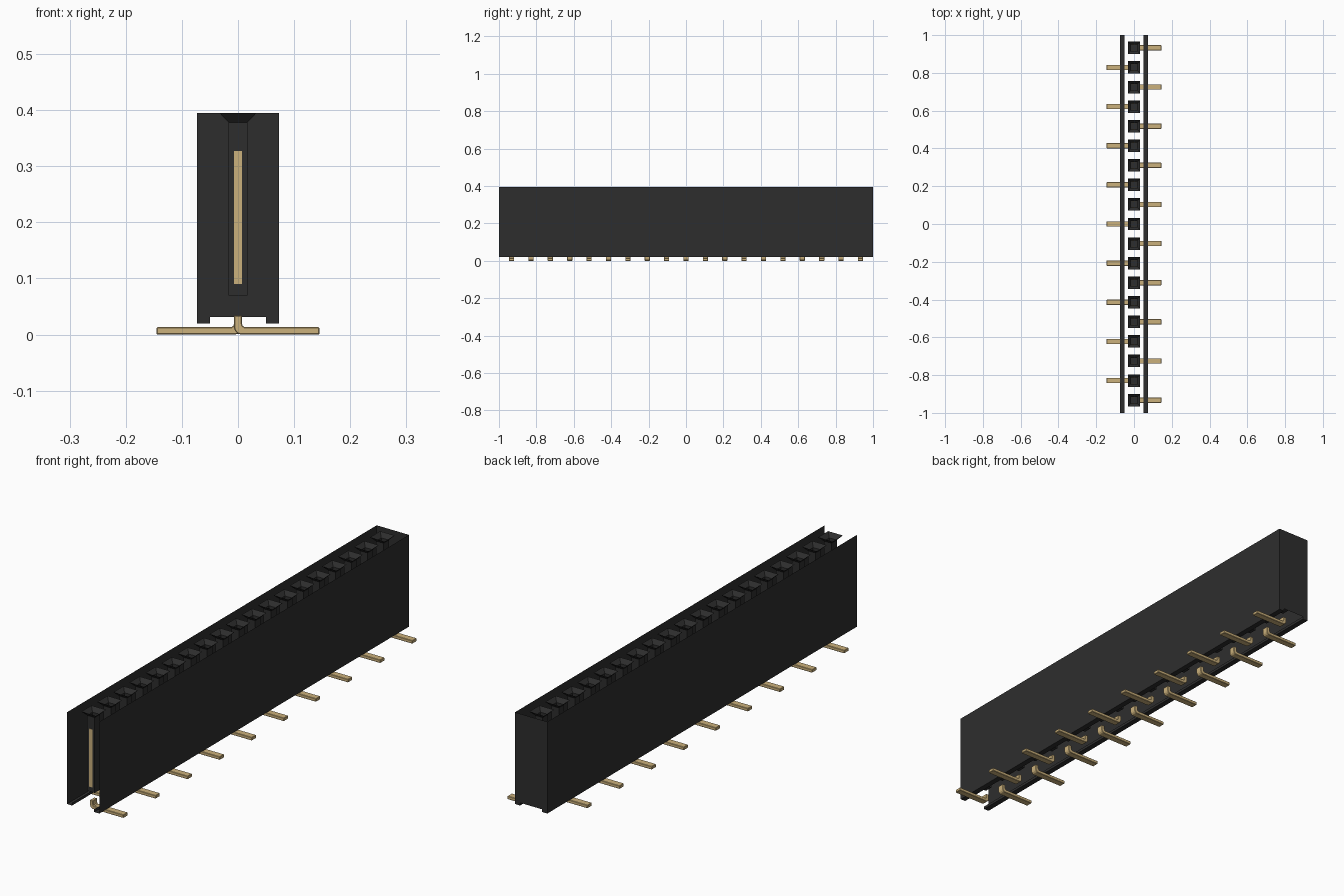
import bpy, bmesh

cube = bpy.data.objects.get("Cube")
if cube:
    bpy.data.objects.remove(cube, do_unlink=True)

COUNT, PITCH = 19, 0.1036
TOP = 0.395


def material(name, rgb):
    m = bpy.data.materials.new(name)
    m.use_nodes = True
    m.diffuse_color = (*rgb, 1)
    m.node_tree.nodes["Principled BSDF"].inputs["Base Color"].default_value = (*rgb, 1)
    return m


BLACK = material("black plastic", (0.027, 0.027, 0.027))
GOLD = material("gold metal", (0.60, 0.44, 0.20))


def finish(name, bm, mat):
    mesh = bpy.data.meshes.new(name)
    bm.to_mesh(mesh)
    bm.free()
    mesh.materials.append(mat)
    ob = bpy.data.objects.new(name, mesh)
    bpy.context.collection.objects.link(ob)
    return ob


def face(bm, pts):
    return bm.faces.new([bm.verts.new(p) for p in pts])


def ring(half, y, z):
    return [(-half, y - half, z), (half, y - half, z), (half, y + half, z), (-half, y + half, z)]


# Housing shell: side walls with bottom rims, and a notched back end; top and front are open
half = [(0.073, TOP), (0.073, 0.02), (0.05, 0.02), (0.05, 0.031)]
bm = bmesh.new()
for s in (1, -1):
    for (x0, z0), (x1, z1) in zip(half, half[1:]):
        quad = [(s * x0, -1, z0), (s * x1, -1, z1), (s * x1, 1, z1), (s * x0, 1, z0)]
        face(bm, quad if s < 0 else quad[::-1])
outline = half + [(-x, z) for x, z in reversed(half)]
face(bm, [(x, 1, z) for x, z in outline])
bmesh.ops.remove_doubles(bm, verts=bm.verts, dist=1e-5)
finish("housing", bm, BLACK)

# Sockets: flared mouth over a square tube with a floor
sockets = bmesh.new()
contacts = bmesh.new()
for i in range(COUNT):
    y = (i - (COUNT - 1) / 2) * PITCH
    levels = [ring(0.033, y, TOP), ring(0.017, y, 0.378), ring(0.017, y, 0.07)]
    for upper, lower in zip(levels, levels[1:]):
        for k in range(4):
            n = (k + 1) % 4
            face(sockets, [lower[k], lower[n], upper[n], upper[k]])
    face(sockets, levels[-1])
    # Two spring leaves set into the tube's end walls
    for s in (-1, 1):
        leaf = bmesh.ops.create_cube(contacts, size=1)["verts"]
        bmesh.ops.scale(contacts, vec=(0.014, 0.004, 0.237), verts=leaf)
        bmesh.ops.translate(contacts, vec=(0, y + s * 0.0165, 0.2085), verts=leaf)
bmesh.ops.remove_doubles(sockets, verts=sockets.verts, dist=1e-5)
finish("sockets", sockets, BLACK)
finish("contact_leaves", contacts, GOLD)

# Bent surface-mount legs, alternating sides
leg = [(-0.007, 0.034), (-0.007, 0.012), (-0.005, 0.006), (0, 0.0015), (0.006, 0),
       (0.145, 0), (0.145, 0.013), (0.012, 0.013), (0.008, 0.016), (0.007, 0.02), (0.007, 0.034)]
bm = bmesh.new()
for i in range(COUNT):
    y = (i - (COUNT - 1) / 2) * PITCH
    s = 1 if i % 2 == 0 else -1
    f = face(bm, [(s * x, y - 0.014, z) for x, z in leg])
    ext = bmesh.ops.extrude_face_region(bm, geom=[f])["geom"]
    bmesh.ops.translate(bm, vec=(0, 0.028, 0),
                        verts=[v for v in ext if isinstance(v, bmesh.types.BMVert)])
bmesh.ops.recalc_face_normals(bm, faces=bm.faces)
legs = finish("legs", bm, GOLD)
bevel = legs.modifiers.new("edge_bevel", "BEVEL")
bevel.width = 0.0015
bevel.segments = 1
bevel.limit_method = "ANGLE"
bevel.angle_limit = 1.2
